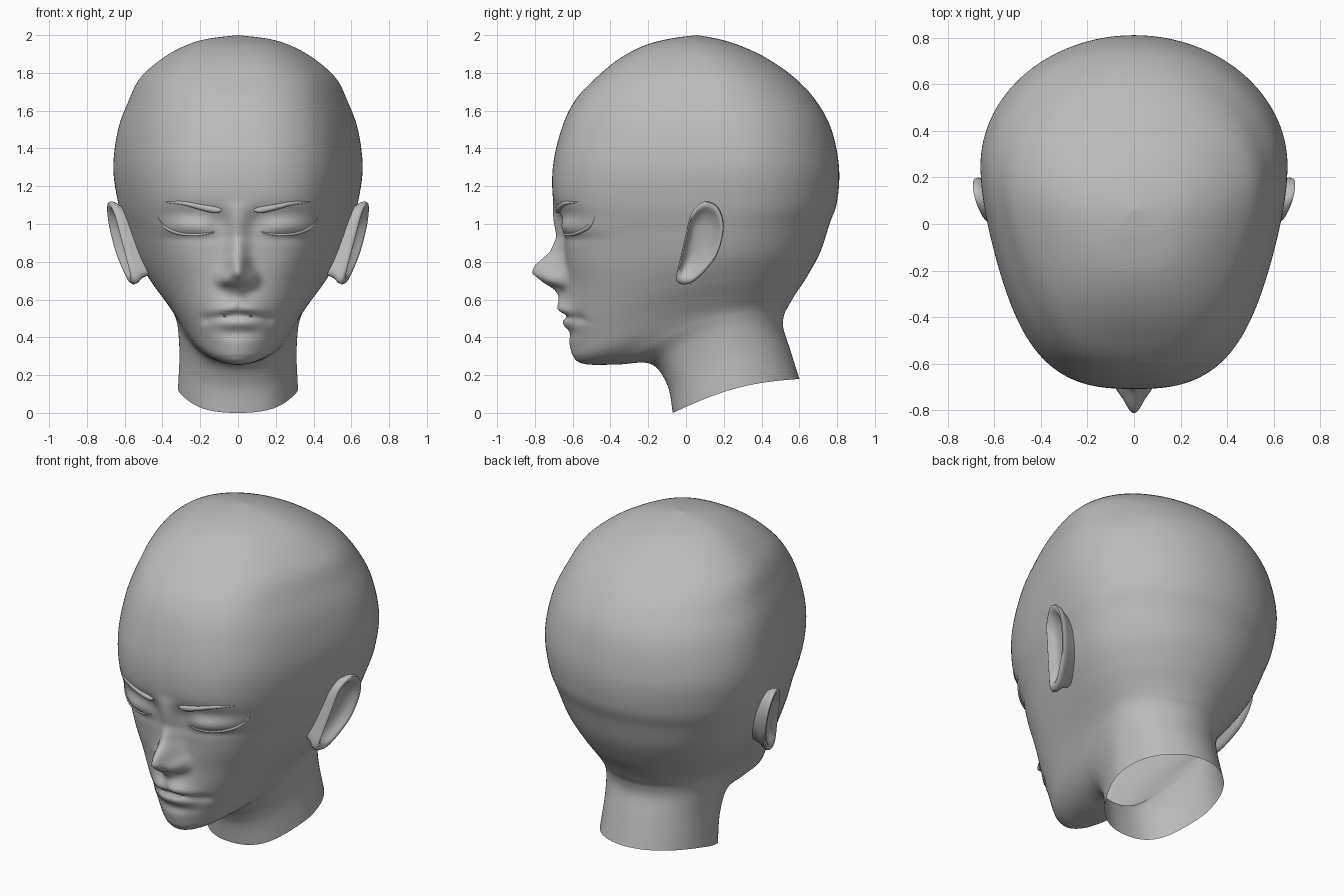
import bpy, bmesh, math
from mathutils import Vector
from mathutils.bvhtree import BVHTree

cube = bpy.data.objects.get("Cube")
if cube:
    bpy.data.objects.remove(cube, do_unlink=True)

clay = bpy.data.materials.new("Grey clay")
clay.use_nodes = True
GREY = (0.5, 0.5, 0.5, 1)
clay.diffuse_color = GREY
clay.node_tree.nodes["Principled BSDF"].inputs["Base Color"].default_value = GREY


def add_object(name, bm, angle=60):
    bmesh.ops.recalc_face_normals(bm, faces=bm.faces)
    mesh = bpy.data.meshes.new(name)
    bm.to_mesh(mesh)
    mesh.materials.append(clay)
    obj = bpy.data.objects.new(name, mesh)
    bpy.context.collection.objects.link(obj)
    bpy.ops.object.select_all(action='DESELECT')
    obj.select_set(True)
    bpy.context.view_layer.objects.active = obj
    bpy.ops.object.shade_smooth_by_angle(angle=math.radians(angle))
    return obj


def spline(a, b, c, d, t):
    return 0.5 * (2 * b + (c - a) * t + (2 * a - 5 * b + 4 * c - d) * t * t
                  + (3 * b - a - 3 * c + d) * t ** 3)


def smooth_rows(rows, steps, closed=False):
    """Interpolate rows of numbers with a smooth curve."""
    n, out = len(rows), []
    pick = (lambda i: rows[i % n]) if closed else (lambda i: rows[min(max(i, 0), n - 1)])
    for i in range(n if closed else n - 1):
        for s in range(steps):
            out.append([spline(*v, s / steps)
                        for v in zip(pick(i - 1), pick(i), pick(i + 1), pick(i + 2))])
    if not closed:
        out.append(list(rows[-1]))
    return out


def bridge(bm, rings):
    for low, high in zip(rings, rings[1:]):
        n = len(low)
        for i in range(n):
            j = (i + 1) % n
            bm.faces.new((low[i], low[j], high[j], high[i]))


# Head stations: front y, front z, back y, back z, half width, widest y,
# front roundness, rise of the sides
STATIONS = [
    (.06, 2.0, .06, 2.0, 0, .06, 1, 0),
    (-.08, 1.982, .19, 1.975, .17, .06, 1, 0),
    (-.22, 1.945, .31, 1.935, .29, .08, .9, 0),
    (-.36, 1.87, .44, 1.87, .41, .1, .85, 0),
    (-.48, 1.77, .58, 1.77, .52, .14, .8, 0),
    (-.59, 1.65, .69, 1.65, .58, .18, .8, 0),
    (-.66, 1.5, .77, 1.5, .635, .22, .78, 0),
    (-.705, 1.3, .81, 1.3, .66, .25, .74, 0),
    (-.7, 1.1, .80, 1.12, .635, .25, .72, 0),
    (-.65, .92, .76, 1, .595, .24, .76, .01),
    (-.635, .72, .71, .85, .54, .22, .88, .03),
    (-.635, .52, .64, .72, .465, .2, 1, .06),
    (-.61, .35, .58, .63, .395, .2, 1.08, .085),
    (-.56, .265, .545, .57, .35, .2, 1.08, .09),
    (-.38, .255, .52, .52, .33, .21, 1, .085),
    (-.19, .26, .515, .45, .317, .22, .9, .07),
    (-.1, .15, .55, .34, .31, .23, .85, .055),
    (-.07, 0, .6, .18, .318, .25, .85, .04),
]

# Face relief: x, z, x spread, z spread, forward amount (mirrored)
RELIEF = [
    (.24, 1.03, .11, .045, -.028),    # eye socket
    (.1, 1.0, .04, .05, -.02),        # inner eye corner
    (.26, .99, .1, .036, .035),       # closed lid
    (.26, .925, .1, .016, -.01),      # under the lid
    (.3, .8, .1, .08, .012),          # cheek
    (.07, .705, .026, .026, .05),     # nostril wing
    (.0, .57, .08, .045, .025),       # muzzle
    (.045, .555, .05, .02, .025),     # upper lip
    (.1, .535, .04, .016, .012),      # upper lip corner
    (.03, .475, .055, .02, .02),      # lower lip
    (.17, .5, .02, .02, -.012),       # mouth corner
    (.0, .42, .09, .02, -.012),       # chin crease
    (.0, .33, .08, .04, .004),        # chin
]
NOSE = [(1.12, 0, .05), (1.02, .025, .04), (.93, .035, .036), (.85, .08, .036),
        (.78, .165, .04), (.74, .18, .045), (.69, .12, .045), (.655, .06, .035),
        (.62, .025, .03), (.56, 0, .03)]


def bell(v):
    return math.exp(-0.5 * v * v)


def nose_push(x, z):
    for (z1, h1, w1), (z2, h2, w2) in zip(NOSE, NOSE[1:]):
        if z2 <= z <= z1:
            t = (z1 - z) / (z1 - z2)
            return (h1 + (h2 - h1) * t) * bell(x / (w1 + (w2 - w1) * t))
    return 0


def relief(x, z):
    x = abs(x)
    push = nose_push(x, z)
    for cx, cz, sx, sz, amount in RELIEF:
        push += amount * bell((x - cx) / sx) * bell((z - cz) / sz)
    # Groove between the lips, drooping at the corners
    push -= .022 * bell((z - .515 + .7 * x * x) / .011) * bell(x / .1)
    return push


# Head and neck: one loft, open at the bottom of the neck
HALF = 80
bm = bmesh.new()
rings = []
for yf, zf, yb, zb, width, ym, power, rise in smooth_rows(STATIONS, 12):
    ring = []
    for k in range(2 * HALF):
        side = 1 if k <= HALF else -1
        u = (k if k <= HALF else 2 * HALF - k) / HALF
        a = math.pi * u ** 1.7
        c, s = math.cos(a), max(math.sin(a), 0)
        front = c > 0
        y = ym - c * ((ym - yf) if front else (yb - ym))
        x = side * width * s ** (power + 1.1 * (1 - c) ** 2 if front else 1)
        t = (y - yf) / max(yb - yf, .001)
        z = zf + (zb - zf) * t + rise * math.sin(math.pi * t)
        if y < -.3 and z > .3:
            y -= relief(x, z)
        ring.append(bm.verts.new((x, y, z)))
    rings.append(ring)
bridge(bm, rings)
bmesh.ops.remove_doubles(bm, verts=bm.verts, dist=.0004)
bmesh.ops.dissolve_degenerate(bm, edges=bm.edges, dist=.0001)
skin = BVHTree.FromBMesh(bm)
add_object("head_and_neck", bm, 80)
bm.free()


def on_face(x, z):
    hit = skin.ray_cast(Vector((x, -2, z)), Vector((0, 1, 0)))[0]
    return hit.y if hit else -.5


def face_strip(name, path, forward, side):
    """Tapered strip lying on the face; path rows are x, z, half height."""
    strip = bmesh.new()
    loops = []
    for x, z, r in smooth_rows(path, 6):
        y = on_face(x, z)
        loops.append([strip.verts.new((side * x, y - forward * math.cos(t) * r / .02,
                                       z + r * math.sin(t)))
                      for t in (math.tau * i / 10 for i in range(10))])
    bridge(strip, loops)
    strip.faces.new(loops[0])
    strip.faces.new(loops[-1])
    add_object(name, strip)
    strip.free()


BROW = [(.085, 1.075, .006), (.12, 1.075, .019), (.2, 1.09, .016),
        (.29, 1.11, .011), (.38, 1.115, .003)]
LASH = [(.125, .957, .003), (.17, .948, .006), (.25, .943, .008),
        (.33, .955, .009), (.39, .985, .01), (.425, 1.035, .003)]

# Ear outline: y, z
EAR = [(-.05, .7), (-.03, .82), (.0, .95), (.03, 1.06), (.1, 1.12), (.17, 1.09),
       (.2, .99), (.17, .85), (.1, .75), (.02, .685)]
# Ear loops from the head outwards and into the hollow: scale, outward shift
EAR_LOOPS = [(.72, -.13), (.86, -.05), (.97, -.02), (1, .0), (.97, .013), (.9, .016),
             (.82, .008), (.74, -.012), (.5, -.03), (.2, -.035)]


def build_ear(name, side):
    ear = bmesh.new()
    outline = smooth_rows(EAR, 4, closed=True)
    cy, cz = .075, .91
    loops = []
    for scale, shift in EAR_LOOPS:
        loop = []
        for y, z in outline:
            y, z = cy + (y - cy) * scale, cz + (z - cz) * scale
            x = .558 + .2 * (z - .7) + .27 * y + shift
            loop.append(ear.verts.new((side * x, y, z)))
        loops.append(loop)
    bridge(ear, loops)
    ear.faces.new(loops[-1])
    add_object(name, ear)
    ear.free()


for label, side in (("left", 1), ("right", -1)):
    face_strip(label + "_eyebrow", BROW, .018, side)
    face_strip(label + "_eyelash", LASH, .022, side)
    build_ear(label + "_ear", side)
